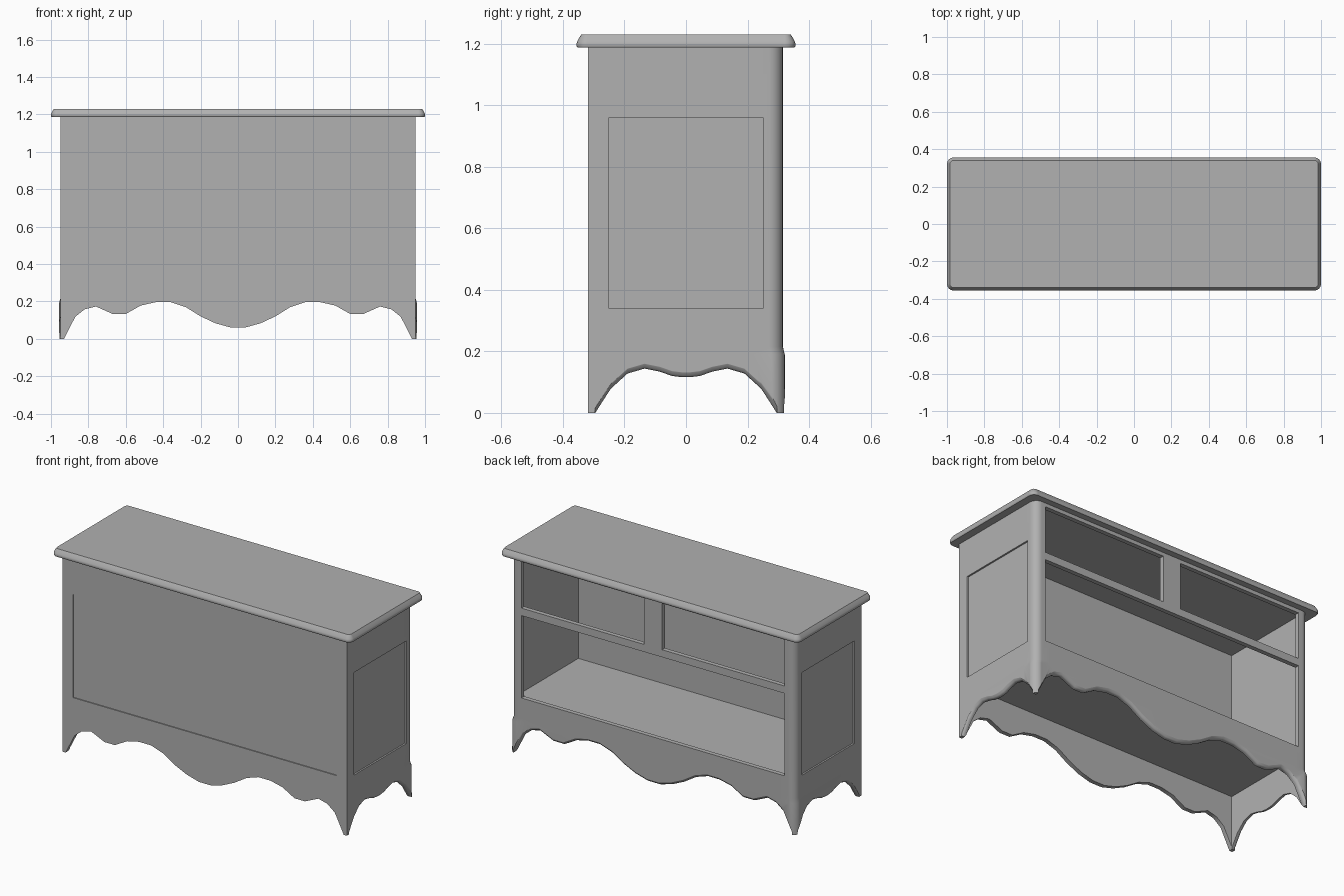
import bpy, bmesh, math

if "Cube" in bpy.data.objects:
    bpy.data.objects.remove(bpy.data.objects["Cube"])

grey = bpy.data.materials.new("mid_grey")
grey.diffuse_color = (0.44, 0.44, 0.44, 1)
grey.use_nodes = True
grey.node_tree.nodes["Principled BSDF"].inputs["Base Color"].default_value = grey.diffuse_color


def loft(name, rings):
    """Closed solid through equal-length rings of points."""
    bm = bmesh.new()
    vs = [[bm.verts.new(p) for p in ring] for ring in rings]
    n = len(vs[0])
    for a, b in zip(vs, vs[1:]):
        for i in range(n):
            j = (i + 1) % n
            bm.faces.new((a[i], a[j], b[j], b[i]))
    bm.faces.new(vs[0])
    bm.faces.new(vs[-1])
    bmesh.ops.recalc_face_normals(bm, faces=bm.faces)
    me = bpy.data.meshes.new(name)
    bm.to_mesh(me)
    bm.free()
    me.materials.append(grey)
    ob = bpy.data.objects.new(name, me)
    bpy.context.collection.objects.link(ob)
    return ob


def box(name, x0, x1, y0, y1, z0, z1):
    plan = [(x0, y0), (x1, y0), (x1, y1), (x0, y1)]
    return loft(name, [[(x, y, z) for x, y in plan] for z in (z0, z1)])


def arc(cx, cy, r, start, n=6):
    return [(cx + r * math.cos(math.radians(start + 90 * i / n)),
             cy + r * math.sin(math.radians(start + 90 * i / n))) for i in range(n + 1)]


def smooth(ob, angle):
    bpy.ops.object.select_all(action='DESELECT')
    ob.select_set(True)
    bpy.context.view_layer.objects.active = ob
    bpy.ops.object.shade_smooth_by_angle(angle=math.radians(angle))
    w = ob.modifiers.new("flat_panels", 'WEIGHTED_NORMAL')
    w.keep_sharp = True


# moulded top with rounded corners
def slab_ring(z, o):
    x, y, r = 1 - o, 0.356 - o, 0.035 - o
    pts = (arc(x - r, y - r, r, 0, 4) + arc(r - x, y - r, r, 90, 4)
           + arc(r - x, r - y, r, 180, 4) + arc(x - r, r - y, r, 270, 4))
    return [(px, py, z) for px, py in pts]


top = loft("top", [slab_ring(z, o) for z, o in
                   [(1.187, 0.004), (1.192, 0), (1.2, 0), (1.207, 0.002),
                    (1.22, 0.009), (1.23, 0.016)]])
smooth(top, 40)

# carcass: open-side corners rounded, with slightly proud feet
XO, YF, YB, R = 0.95, 0.315, -0.318, 0.045


def body_ring(z, flare):
    pts = [(-XO, YB), (XO, YB), (XO, 0.22)]
    pts += [(x + flare * 1.2, y + flare) for x, y in arc(XO - R, YF - R, R, 0)]
    pts += [(0.85, YF), (-0.85, YF)]
    pts += [(x - flare * 1.2, y + flare) for x, y in arc(R - XO, YF - R, R, 90)]
    pts += [(-XO, 0.22)]
    return [(x, y, z) for x, y in pts]


carcass = loft("carcass", [body_ring(z, f) for z, f in
                           [(0, 0.007), (0.19, 0.006), (0.215, 0), (1.19, 0)]])

# scalloped lower edges (half profiles, mirrored)
LONG = [(0.04, 0.061), (0.12, 0.083), (0.2, 0.12), (0.28, 0.17), (0.36, 0.196),
        (0.44, 0.196), (0.52, 0.178), (0.6, 0.133), (0.67, 0.133), (0.76, 0.173),
        (0.82, 0.158), (0.87, 0.118), (0.93, 0)]
SHORT = [(0.012, 0.116), (0.045, 0.12), (0.085, 0.134), (0.135, 0.144),
         (0.19, 0.128), (0.245, 0.078), (0.295, 0)]


def apron_cutter(half, depth, place, rounded=True):
    prof = [(-u, z) for u, z in reversed(half)] + half
    rings = []
    for d, o in [(-0.045, 0), (-0.014, 0), (-0.006, 0.005), (-0.001, 0.015), (0.03, 0.06)]:
        o = o if rounded else 0
        ring = [place(u, depth + d, z + o) for u, z in prof]
        e = half[-1][0] + 0.004
        rings.append(ring + [place(e, depth + d, -0.06), place(-e, depth + d, -0.06)])
    return loft("cutter", rings)


cutters = [
    box("cutter", -0.925, 0.925, -0.293, 0.288, -0.1, 1.3),
    apron_cutter(LONG, YF, lambda u, d, z: (u, d, z)),
    apron_cutter(LONG, -YB, lambda u, d, z: (u, -d, z), False),
    box("cutter", -0.88, 0.88, 0.25, 0.4, 0.342, 0.84),     # wide opening
    box("cutter", -0.88, 0.88, -0.4, YB + 0.006, 0.345, 0.97),  # rear panel recess
]
for s in (-1, 1):
    cutters.append(apron_cutter(SHORT, XO, lambda u, d, z, s=s: (s * d, u, z)))
    a, b = sorted((s * 0.06, s * 0.88))
    cutters.append(box("cutter", a, b, 0.25, 0.4, 0.885, 1.165))  # drawer opening
    a, b = sorted((s * (XO - 0.01), s * 1.1))
    cutters.append(box("cutter", a, b, -0.25, 0.25, 0.34, 0.96))  # side panel recess

bpy.context.view_layer.objects.active = carcass
for c in cutters:
    c.hide_render = True
    m = carcass.modifiers.new("cut", 'BOOLEAN')
    m.operation, m.solver, m.object = 'DIFFERENCE', 'EXACT', c
    bpy.ops.object.modifier_apply(modifier=m.name)
for c in cutters:
    bpy.data.objects.remove(c)
smooth(carcass, 50)

# inside floor
box("floor", -0.93, 0.93, -0.3, 0.295, 0.32, 0.337)
